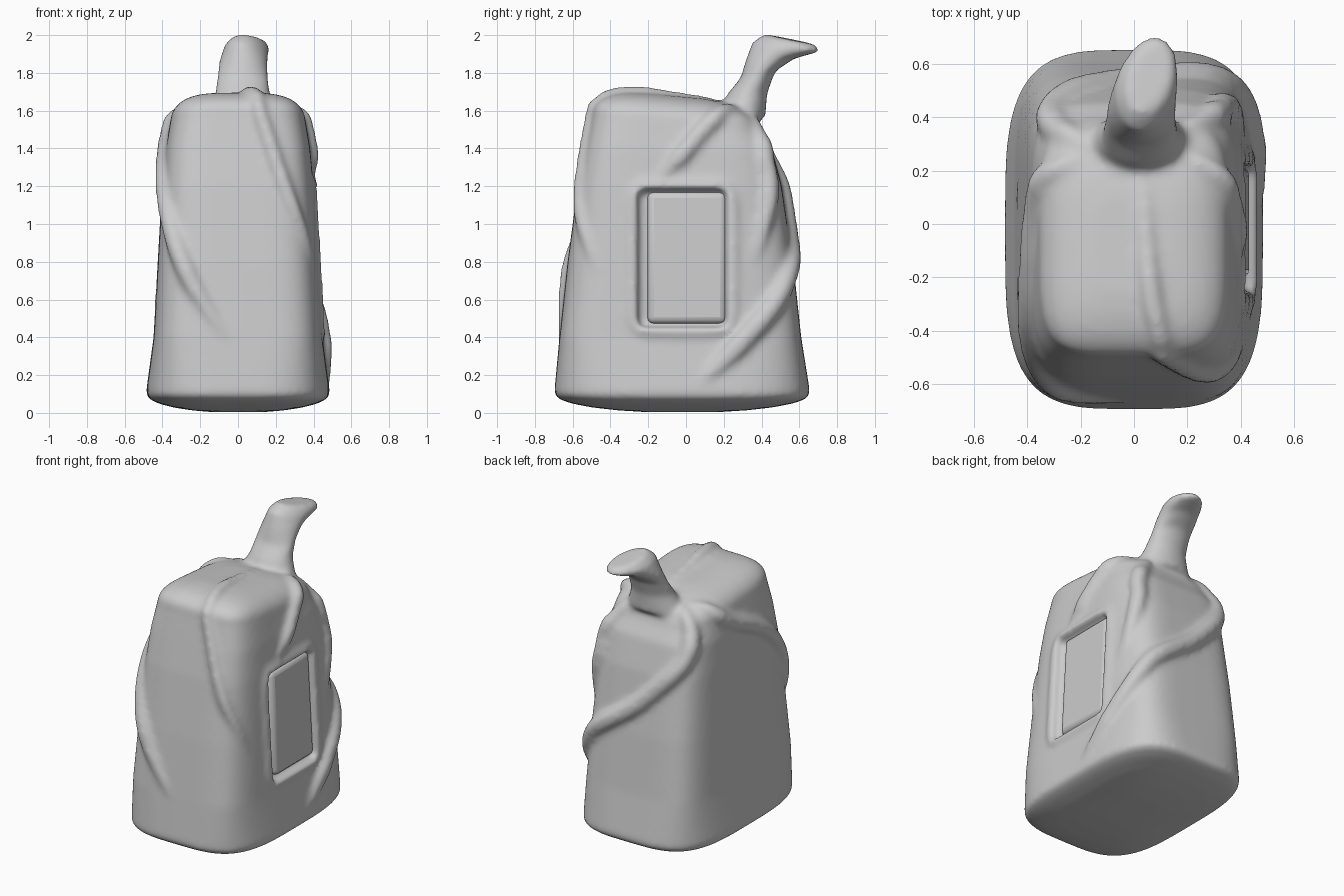
import bpy, math
from mathutils import Vector, Matrix
from mathutils.bvhtree import BVHTree

if "Cube" in bpy.data.objects:
    bpy.data.objects.remove(bpy.data.objects["Cube"])


def loft(name, rings):
    """Skin a stack of closed rings and cap both ends."""
    n = len(rings[0])
    verts = [tuple(v) for r in rings for v in r]
    faces = [tuple(reversed(range(n))), tuple(range(len(verts) - n, len(verts)))]
    for k in range(len(rings) - 1):
        for i in range(n):
            j = (i + 1) % n
            faces.append((k*n + i, k*n + j, (k+1)*n + j, (k+1)*n + i))
    me = bpy.data.meshes.new(name)
    me.from_pydata(verts, [], faces)
    ob = bpy.data.objects.new(name, me)
    bpy.context.collection.objects.link(ob)
    return ob


def oval(cx, cy, z, rx, ry, e=2, twist=0, tilt=0, n=64):
    """Superellipse ring; a larger e is squarer."""
    ring = []
    for i in range(n):
        c, s = math.cos(2*math.pi*i/n), math.sin(2*math.pi*i/n)
        u = rx * math.copysign(abs(c) ** (2/e), c)
        v = ry * math.copysign(abs(s) ** (2/e), s)
        ring.append(Matrix.Rotation(twist, 3, 'Z') @ Vector((u, v, v*tilt)) + Vector((cx, cy, z)))
    return ring


# body: domed base, straight taper, rounded top that drops towards the back
rings = []
for k in range(1, 7):
    a = k / 6 * math.pi / 2
    rings.append(oval(0, -.02, .1 * (1 - math.cos(a)), .488 * math.sin(a),
                      .678 * math.sin(a), 3.6))
for z, hx, cy, hy in ((.4, .447, -.03, .64), (.8, .425, -.03, .597), (1.2, .402, -.033, .54),
                      (1.4, .383, -.04, .495)):
    rings.append(oval(0, cy, z, hx, hy, 4.8))
for k in range(7):
    a = k / 7 * math.pi / 2
    f = math.cos(a) ** .6
    rings.append(oval(0, -.05 - .03*k/7, 1.535 + .148 * math.sin(a), .358 * f, .45 * f, 4.4, 0, -.09))
body = loft("body", rings)
bvh = BVHTree.FromPolygons([v.co for v in body.data.vertices],
                           [tuple(p.vertices) for p in body.data.polygons])

# flared bent stem
stem = loft("stem", [oval(*s, n=32) for s in (
    (.02, .29, 1.56, .20, .13), (.025, .325, 1.69, .145, .105),
    (.025, .38, 1.79, .135, .092, 2, 0, .2), (.03, .445, 1.87, .128, .13, 2, -.1, .05),
    (.05, .53, 1.937, .115, .183, 2, -.25, -.14), (.06, .55, 1.978, .08, .14, 2, -.28, -.2))])


parts = []


def vine(name, pts, r, lift=-.12, closed=False):
    """Tube through rough points, snapped to the body surface, ends sinking in."""
    p = [Vector(q) for q in pts]
    p = [p[-1]] + p + p[:2] if closed else [p[0]] + p + [p[-1]]
    cu = bpy.data.curves.new(name, 'CURVE')
    cu.dimensions = '3D'
    cu.bevel_depth, cu.bevel_resolution, cu.use_fill_caps = r, 4, True
    sp = cu.splines.new('POLY')
    total = (len(p) - 3) * 10
    sp.points.add(total - 1)
    sp.use_cyclic_u = closed
    for i in range(total):
        a, b, c, d = p[i // 10:i // 10 + 4]
        t = i % 10 / 10
        q = .5 * (2*b + (c-a)*t + (2*a-5*b+4*c-d)*t*t + (3*b-a-3*c+d)*t**3)
        hit, nor, _, _ = bvh.find_nearest(q)
        grow = 1 if closed else min(1, min(i, total - 1 - i) / 8)
        sp.points[i].co = (*(hit + nor * r * (lift - .6 * (1 - grow))), 1)
        sp.points[i].radius = .7 + .3 * grow
    ob = bpy.data.objects.new(name, cu)
    bpy.context.collection.objects.link(ob)
    parts.append(ob)


vine("front_right_vine", [(.03, .25, 1.68), (.07, -.3, 1.68), (.18, -.54, 1.4),
                          (.28, -.58, 1.13), (.42, -.45, .7)], .042)
vine("front_left_vine", [(-.2, .25, 1.63), (-.38, .1, 1.5), (-.42, -.35, 1.24),
                         (-.3, -.63, .79), (-.02, -.68, .34)], .055)
vine("side_vine", [(.16, .28, 1.62), (.36, .12, 1.53), (.4, -.02, 1.37), (.4, -.16, 1.22)], .05)
vine("back_right_vine", [(.15, .33, 1.6), (.33, .44, 1.38), (.38, .47, 1.17),
                         (.43, .34, .74)], .055)
vine("back_wrap_vine", [(-.15, .28, 1.64), (-.34, .43, 1.4), (-.05, .54, 1.02),
                        (.36, .55, .7), (.45, .3, .38), (.48, .04, .13)], .06)
vine("back_shoulder_vine", [(-.25, .34, 1.58), (.22, .36, 1.58)], .05)

# soft raised lip around the side panel
vine("panel_lip", [(.42, .265 * v.x - .02, .82 + .39 * v.y)
                   for v in oval(0, 0, 0, 1, 1, 8, n=24)], .05, -.6, True)

# faint raised marks on the left side
for y, side in ((.16, -1), (-.3, 1)):
    vine("left_mark", [(-.44, y, .68), (-.44, y + .12 * side, .46)], .022, -.2)


def box(name, loc, size, bevel):
    """Rounded box leaning with the body side."""
    bpy.ops.mesh.primitive_cube_add(size=1, location=loc)
    ob = bpy.context.object
    ob.name = name
    ob.scale = size
    bpy.ops.object.transform_apply(location=False, rotation=False, scale=True)
    ob.rotation_euler = (0, -.055, 0)
    m = ob.modifiers.new("round", 'BEVEL')
    m.width, m.segments = bevel, 3
    return ob


def select(obs):
    bpy.ops.object.select_all(action='DESELECT')
    for o in obs:
        o.select_set(True)
    bpy.context.view_layer.objects.active = obs[0]


def fuse(ob):
    m = ob.modifiers.new("fuse", 'REMESH')
    m.mode, m.voxel_size, m.use_smooth_shade = 'VOXEL', .014, True


# join body, stem and vines into one soft shape
select(parts)
bpy.ops.object.convert(target='MESH')
select([body, stem] + list(bpy.context.selected_objects))
bpy.ops.object.join()
fuse(body)

# recess for the side panel
cutter = box("panel_cutter", (.455, -.02, .82), (.15, .47, .73), .035)
cutter.hide_render = True
cutter.hide_set(True)
m = body.modifiers.new("recess", 'BOOLEAN')
m.operation, m.object, m.solver = 'DIFFERENCE', cutter, 'EXACT'
fuse(body)
m = body.modifiers.new("soften", 'SMOOTH')
m.factor, m.iterations = .5, 14

# plate inside the recess
plate = box("side_panel", (.37, .005, .82), (.09, .42, .70), .035)
select([plate])
bpy.ops.object.shade_smooth_by_angle(angle=math.radians(40))
